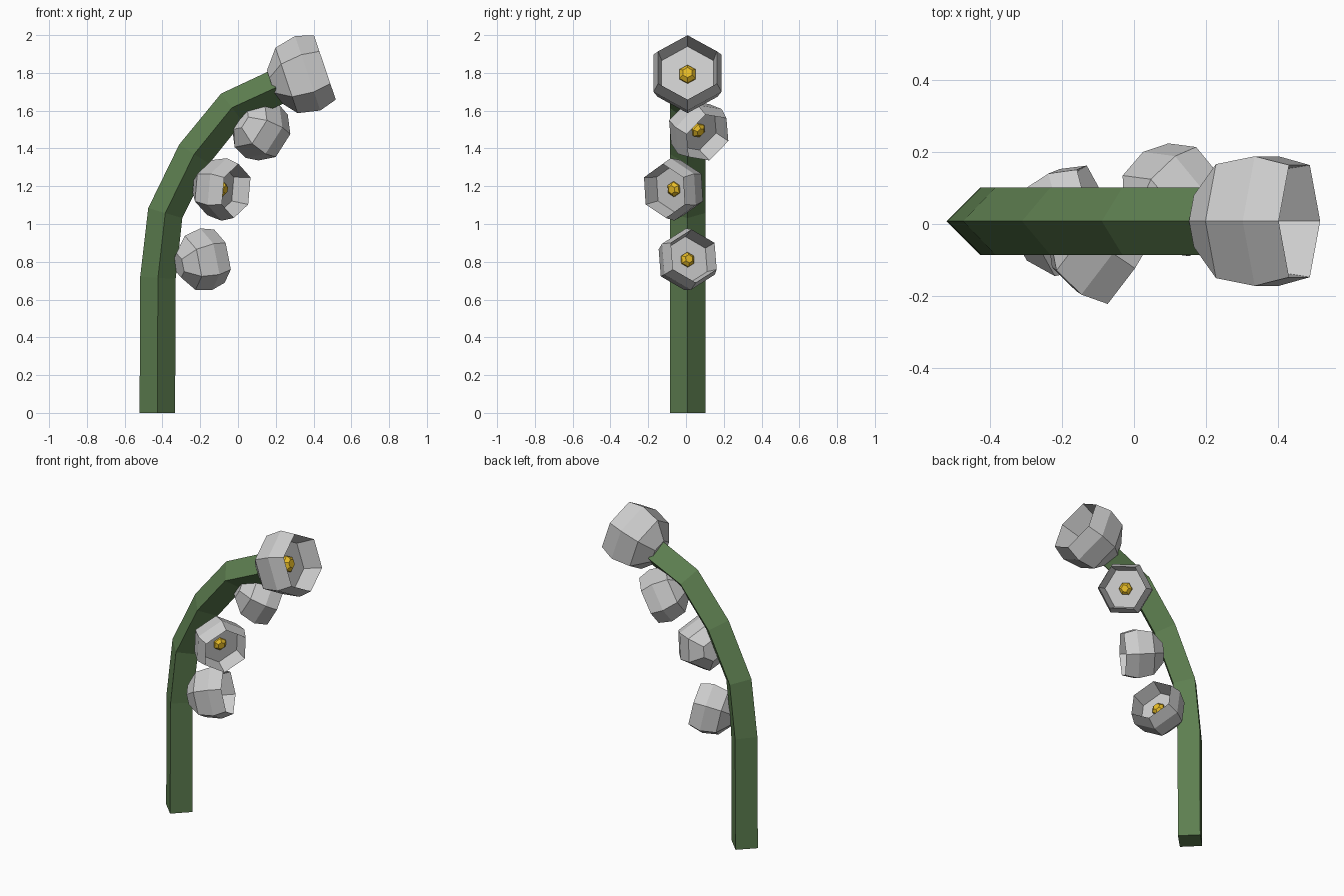
import bpy, bmesh
from math import sin, cos, pi, radians
from mathutils import Vector

if "Cube" in bpy.data.objects:
    bpy.data.objects.remove(bpy.data.objects["Cube"])


def material(name, rgb):
    m = bpy.data.materials.new(name)
    m.diffuse_color = (*rgb, 1)
    m.use_nodes = True
    m.node_tree.nodes["Principled BSDF"].inputs["Base Color"].default_value = m.diffuse_color
    return m


green = material("stem_green", (0.11, 0.21, 0.08))
gold = material("pollen_gold", (0.8, 0.5, 0.02))


def skin(name, rings, mat=None):
    """Join equal-sized rings of points into a closed flat-shaded solid."""
    bm = bmesh.new()
    loops = [[bm.verts.new(p) for p in ring] for ring in rings]
    n = len(loops[0])
    for a, b in zip(loops, loops[1:]):
        for i in range(n):
            j = (i + 1) % n
            bm.faces.new((a[i], a[j], b[j], b[i]))
    bm.faces.new(loops[0][::-1])
    bm.faces.new(loops[-1])
    bmesh.ops.recalc_face_normals(bm, faces=bm.faces)
    me = bpy.data.meshes.new(name)
    bm.to_mesh(me)
    bm.free()
    ob = bpy.data.objects.new(name, me)
    bpy.context.collection.objects.link(ob)
    if mat:
        me.materials.append(mat)
    return ob


# stem: diamond section swept along a bending path in the xz plane
path = [Vector((x, 0.008, z)) for x, z in
        [(-0.427, 0), (-0.424, 0.715), (-0.385, 1.058), (-0.232, 1.37),
         (-0.032, 1.616), (0.2, 1.722)]]
Y = Vector((0, 1, 0))
rings = []
for i, p in enumerate(path):
    before = (p - path[i - 1]).normalized() if i else Vector((0, 0, 1))
    after = (path[i + 1] - p).normalized() if i < len(path) - 1 else before
    if i == 0:
        after = before
    side = Y.cross((before + after).normalized())
    rings.append([p + side * 0.094, p + Y * 0.094, p - side * 0.094, p - Y * 0.094])
skin("stem", rings, green)

# bell: (distance along axis, radius), outside from base to rim, then inside to floor
BELL = [(-0.2, 0.083), (-0.118, 0.183), (0, 0.208), (0.096, 0.18), (-0.024, 0.158)]
POLLEN = [(-0.03, 0.05), (-0.01, 0.05), (0.012, 0.028)]


def flower(tag, centre, yaw, pitch, size, hint=(0, 0, 1)):
    yaw, pitch = radians(yaw), radians(pitch)
    d = Vector((cos(pitch) * cos(yaw), cos(pitch) * sin(yaw), sin(pitch)))
    h = Vector(hint)
    up = (h - d * d.dot(h)).normalized()
    side = d.cross(up)

    def lathe(profile):
        return [[Vector(centre) + size * (d * s + r * (up * cos(k * pi / 3) + side * sin(k * pi / 3)))
                 for k in range(6)] for s, r in profile]
    skin("bell_" + tag, lathe(BELL))
    skin("pollen_" + tag, lathe(POLLEN), gold)


# one large flower at the tip, three smaller ones alternating below
flower("tip", (0.369, 0.008, 1.798), 0, 18.7, 1)
flower("upper", (0.13, 0.073, 1.49), 36, -25, 0.8, (0, -0.4, 1))
flower("middle", (-0.073, -0.072, 1.183), -34, -6, 0.8)
flower("lower", (-0.168, 0.013, 0.814), 22, 12, 0.8)
